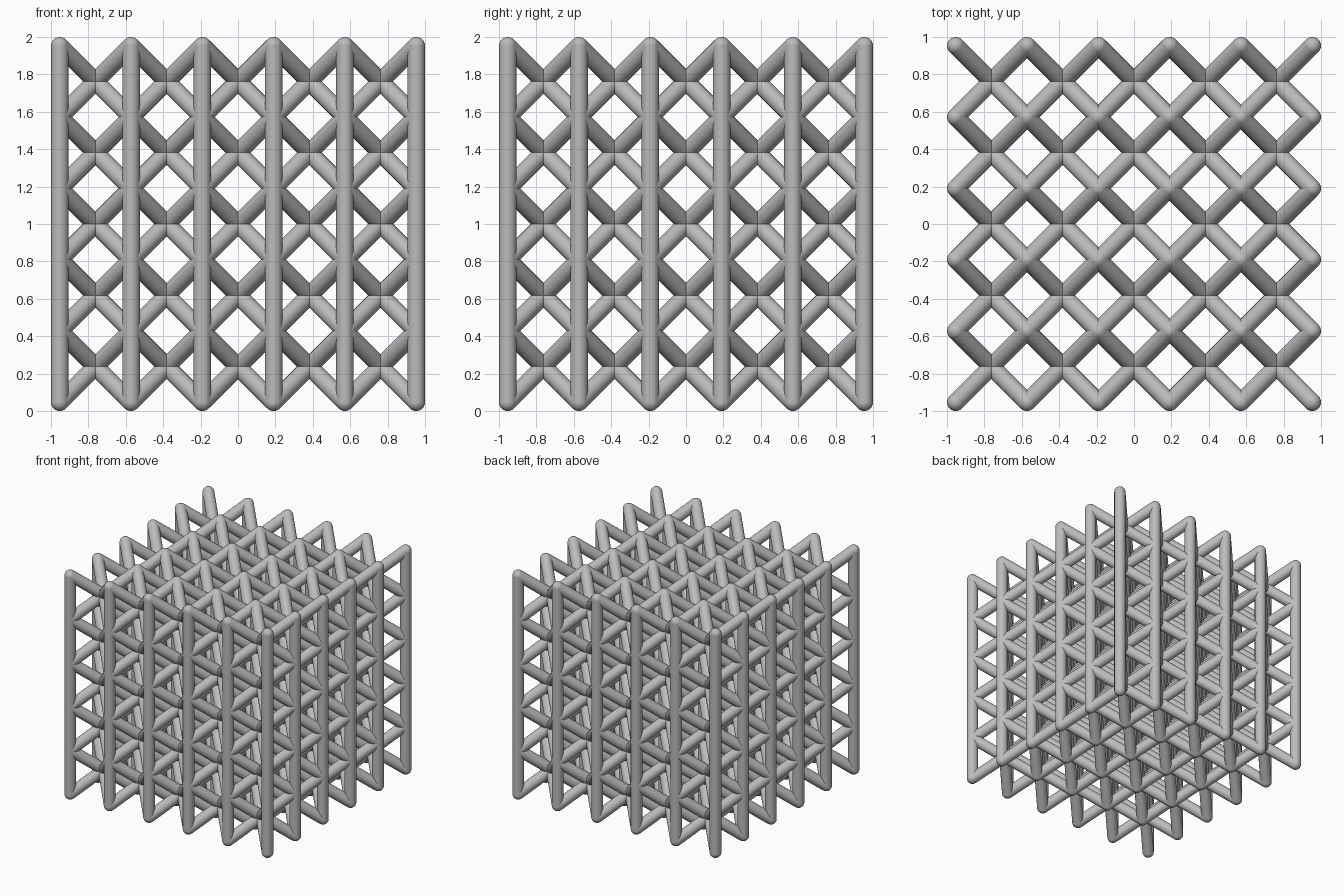
import bpy
import bmesh
from itertools import product
from mathutils import Vector, Matrix

default = bpy.data.objects.get("Cube")
if default:
    bpy.data.objects.remove(default, do_unlink=True)

CELLS = 5
RADIUS = 0.047
PITCH = (2 - 2 * RADIUS) / CELLS
SIDES = 24
START = Vector((RADIUS - 1, RADIUS - 1, RADIUS))   # lowest corner node

grey = bpy.data.materials.new("plain grey")
grey.use_nodes = True
grey.diffuse_color = (0.5, 0.5, 0.5, 1)
grey.node_tree.nodes["Principled BSDF"].inputs["Base Color"].default_value = (0.5, 0.5, 0.5, 1)


def add_rod(bm, a, b):
    """Open round rod between two points."""
    axis = b - a
    turn = axis.to_track_quat("Z", "Y").to_matrix().to_4x4()
    bmesh.ops.create_cone(bm, cap_ends=False, segments=SIDES, radius1=RADIUS,
                          radius2=RADIUS, depth=axis.length,
                          matrix=Matrix.Translation((a + b) / 2) @ turn)


def add_part(name, bm, counts):
    """Object repeated along x, y and z by array modifiers."""
    mesh = bpy.data.meshes.new(name)
    for face in bm.faces:
        face.smooth = True
    bm.to_mesh(mesh)
    bm.free()
    mesh.materials.append(grey)
    obj = bpy.data.objects.new(name, mesh)
    obj.location = START
    bpy.context.collection.objects.link(obj)
    for axis, count in enumerate(counts):
        if count > 1:
            array = obj.modifiers.new("repeat " + "xyz"[axis], "ARRAY")
            array.use_relative_offset = False
            array.use_constant_offset = True
            offset = Vector()
            offset[axis] = PITCH
            array.constant_offset_displace = offset
            array.count = count
    return obj


# Diagonal braces: four body diagonals crossing in each cell
bm = bmesh.new()
for x, y in product((0, 1), repeat=2):
    add_rod(bm, Vector((x, y, 0)) * PITCH, Vector((1 - x, 1 - y, 1)) * PITCH)
add_part("diagonal_braces", bm, (CELLS, CELLS, CELLS))

# Upright columns through every grid corner
bm = bmesh.new()
add_rod(bm, Vector(), Vector((0, 0, PITCH * CELLS)))
add_part("upright_columns", bm, (CELLS + 1, CELLS + 1, 1))

# Round joints that close the rod ends
bm = bmesh.new()
bmesh.ops.create_uvsphere(bm, u_segments=SIDES, v_segments=SIDES // 2, radius=RADIUS)
add_part("round_joints", bm, (CELLS + 1, CELLS + 1, CELLS + 1))
